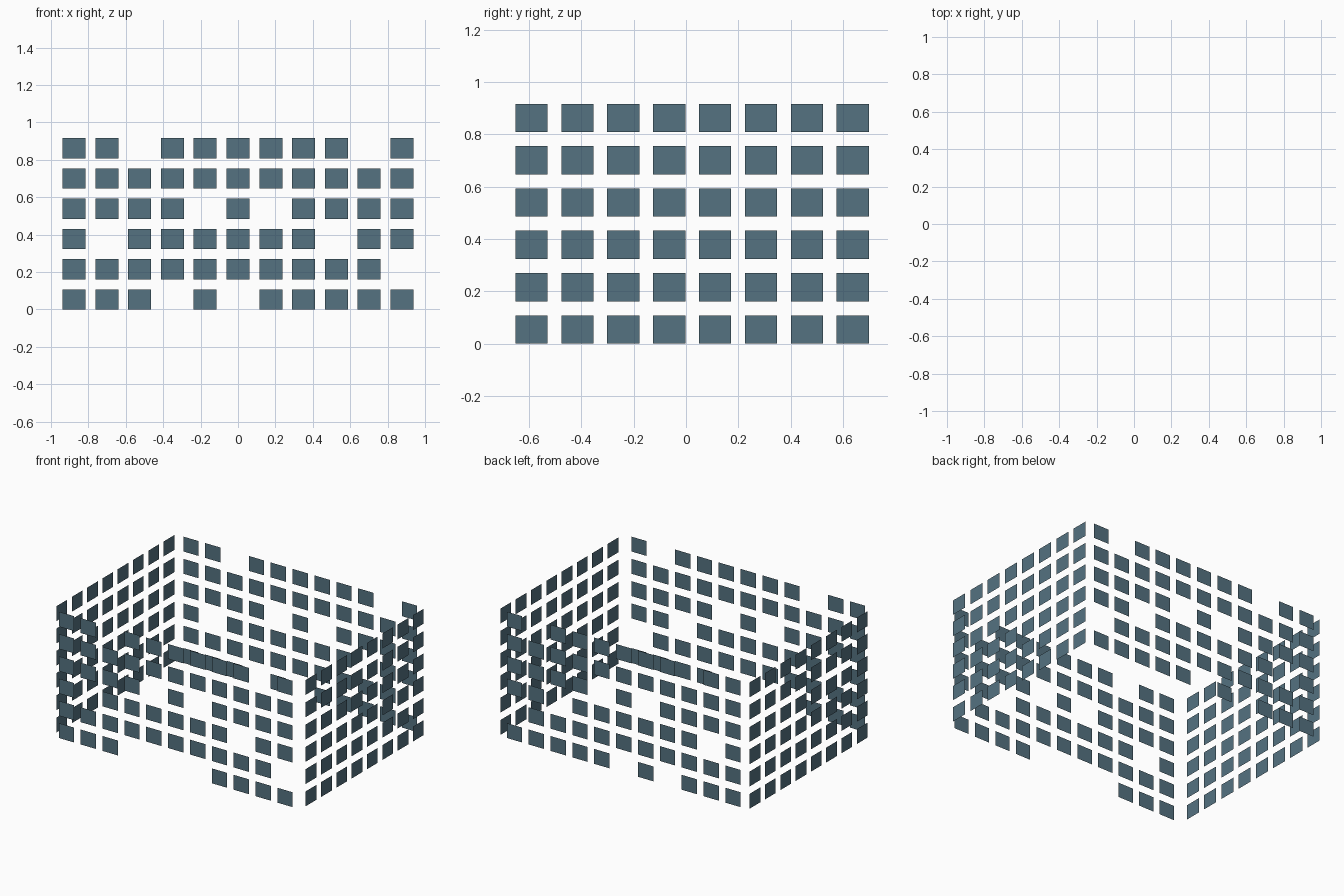
import bpy, bmesh

if "Cube" in bpy.data.objects:
    bpy.data.objects.remove(bpy.data.objects["Cube"])

mat = bpy.data.materials.new("window_glass")
mat.diffuse_color = (0.09, 0.17, 0.22, 1)
mat.use_nodes = True
mat.node_tree.nodes["Principled BSDF"].inputs["Base Color"].default_value = mat.diffuse_color

W, H = 0.123, 0.108           # pane size
PITCH, FLOOR = 0.1754, 0.1616  # column and storey spacing
HALF_X, HALF_Y = 1.0, 0.713


def window_wall(name, columns, missing, place, flip=False):
    """Grid of flat panes; place(u, z) maps wall coordinates to space."""
    bm = bmesh.new()
    for row in range(6):
        for col, u in enumerate(columns):
            if (row, col) in missing:
                continue
            z = row * FLOOR
            pts = [(u - W / 2, z), (u + W / 2, z), (u + W / 2, z + H), (u - W / 2, z + H)]
            if flip:
                pts.reverse()
            bm.faces.new([bm.verts.new(place(a, b)) for a, b in pts])
    mesh = bpy.data.meshes.new(name)
    bm.to_mesh(mesh)
    bm.free()
    mesh.materials.append(mat)
    bpy.context.collection.objects.link(bpy.data.objects.new(name, mesh))


x_cols = [(i - 5) * PITCH for i in range(11)]
y_cols = [0.0235 + (i - 3.5) * PITCH for i in range(8)]

# Empty cells (storey, column) shared by front and back
gaps = {(5, 2), (5, 9), (3, 4), (3, 6), (2, 1), (2, 8), (1, 10), (0, 3), (0, 5)}
# Wide entrance opening on the front ground floor
entrance = {(0, c) for c in range(3, 7)}

window_wall("front_windows", x_cols, gaps | entrance, lambda u, z: (u, -HALF_Y, z))
window_wall("back_windows", x_cols, gaps, lambda u, z: (u, HALF_Y, z), True)
window_wall("right_windows", y_cols, set(), lambda u, z: (HALF_X, u, z))
window_wall("left_windows", y_cols, set(), lambda u, z: (-HALF_X, u, z), True)
